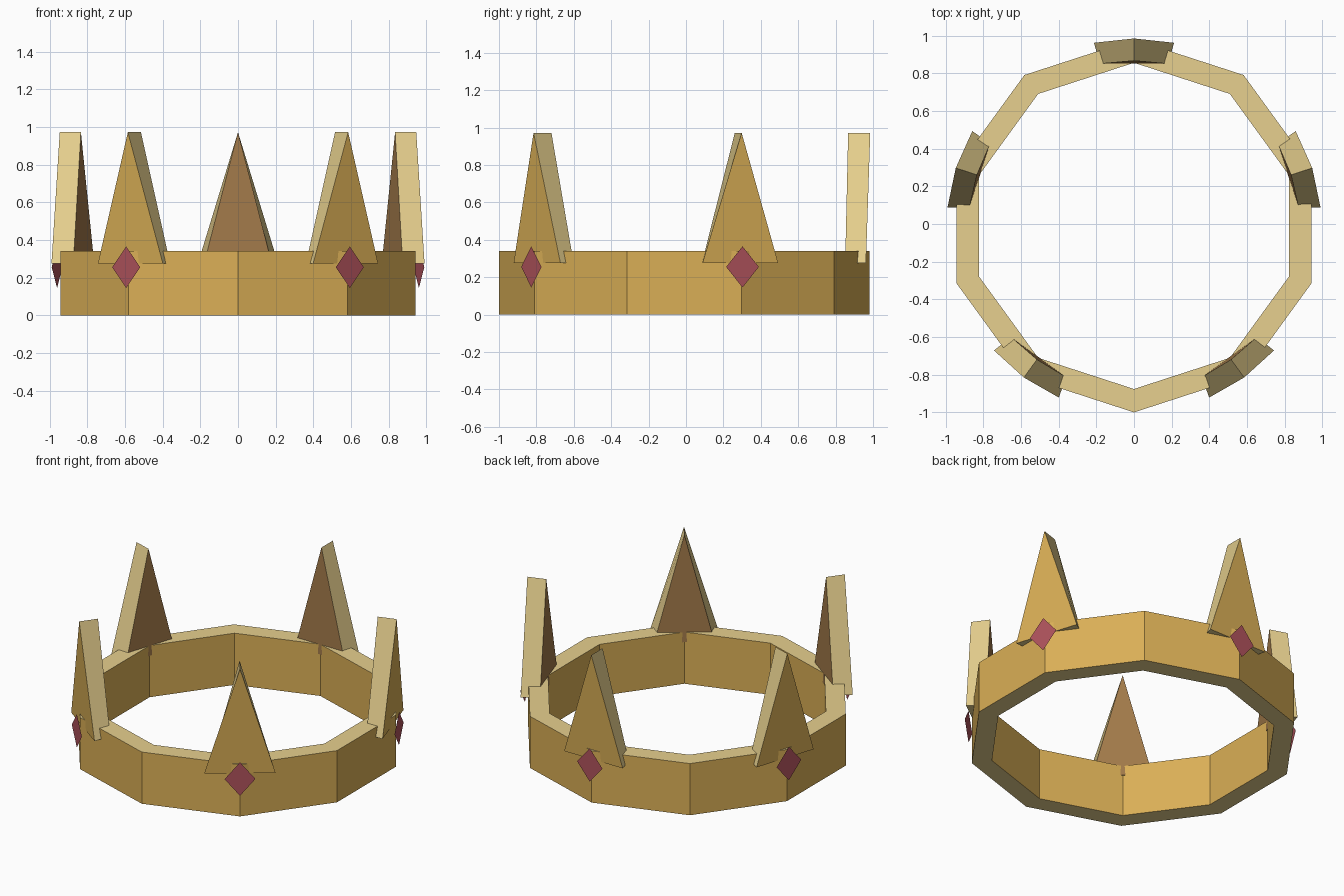
import bpy, bmesh, math
from mathutils import Matrix, Vector

cube = bpy.data.objects.get("Cube")
if cube:
    bpy.data.objects.remove(cube, do_unlink=True)


def make_material(name, srgb):
    linear = [((c / 255 + 0.055) / 1.055) ** 2.4 for c in srgb] + [1.0]
    mat = bpy.data.materials.new(name)
    mat.use_nodes = True
    mat.diffuse_color = linear
    bsdf = next(n for n in mat.node_tree.nodes if n.type == "BSDF_PRINCIPLED")
    bsdf.inputs["Base Color"].default_value = linear
    return mat


gold = make_material("gold", (218, 175, 86))
pale_gold = make_material("pale gold", (231, 208, 142))
bronze = make_material("bronze", (162, 122, 74))
ruby = make_material("ruby red", (176, 83, 92))

CENTRE = Matrix.Translation((0, -0.01, 0))


def make_object(name, bm, materials, rule, turn=0.0):
    """Colour faces by their normal, then turn the part about the crown axis."""
    bm.normal_update()
    for face in bm.faces:
        face.material_index = rule(face.normal)
    mesh = bpy.data.meshes.new(name)
    bm.to_mesh(mesh)
    bm.free()
    for mat in materials:
        mesh.materials.append(mat)
    obj = bpy.data.objects.new(name, mesh)
    obj.matrix_world = CENTRE @ Matrix.Rotation(turn, 4, "Z")
    bpy.context.collection.objects.link(obj)


# Ten-sided band: a rectangular section swept round the axis
def build_band(sides=10, outer=0.99, inner=0.866, height=0.34):
    bm = bmesh.new()
    section = [(outer, 0), (outer, height), (inner, height), (inner, 0)]
    loops = []
    for i in range(sides):
        a = math.pi / 2 + i * math.tau / sides
        loops.append([bm.verts.new((r * math.cos(a), r * math.sin(a), z))
                      for r, z in section])
    for i, loop in enumerate(loops):
        after = loops[(i + 1) % sides]
        for j in range(4):
            k = (j + 1) % 4
            bm.faces.new((loop[j], after[j], after[k], loop[k]))
    bmesh.ops.recalc_face_normals(bm, faces=bm.faces)
    make_object("band", bm, [gold, pale_gold], lambda n: int(abs(n.z) > 0.5))


# Spike: a triangular wedge leaning slightly outwards, built facing +x
def build_spike(name, turn, base=0.275, tip=0.972):
    bm = bmesh.new()
    outer = [bm.verts.new(p) for p in
             ((0.972, -0.213, base), (0.972, 0.213, base), (0.995, 0, tip))]
    inner = [bm.verts.new(p) for p in
             ((0.861, -0.18, base), (0.861, 0.18, base), (0.877, 0, tip))]
    bm.faces.new(outer)
    bm.faces.new(inner[::-1])
    for i in range(3):
        k = (i + 1) % 3
        bm.faces.new((outer[i], inner[i], inner[k], outer[k]))
    bmesh.ops.recalc_face_normals(bm, faces=bm.faces)
    make_object(name, bm, [gold, pale_gold, bronze],
                lambda n: 0 if n.x > 0.7 else 2 if n.x < -0.7 else 1, turn)


# Gem: a flat diamond just proud of the band
def build_gem(name, turn, radius=1.01, half_width=0.092, half_height=0.11):
    bm = bmesh.new()
    middle = Vector((radius, 0, 0.255))
    across, up = Vector((0, half_width, 0)), Vector((0, 0, half_height))
    bm.faces.new([bm.verts.new(middle + d) for d in (-up, across, up, -across)])
    make_object(name, bm, [ruby], lambda n: 0, turn)


build_band()
places = ("back", "back_right", "front_right", "front_left", "back_left")
for i, place in enumerate(places):
    angle = math.pi / 2 + i * math.tau / len(places)
    build_spike(place + "_spike", angle)
    build_gem(place + "_gem", angle)
